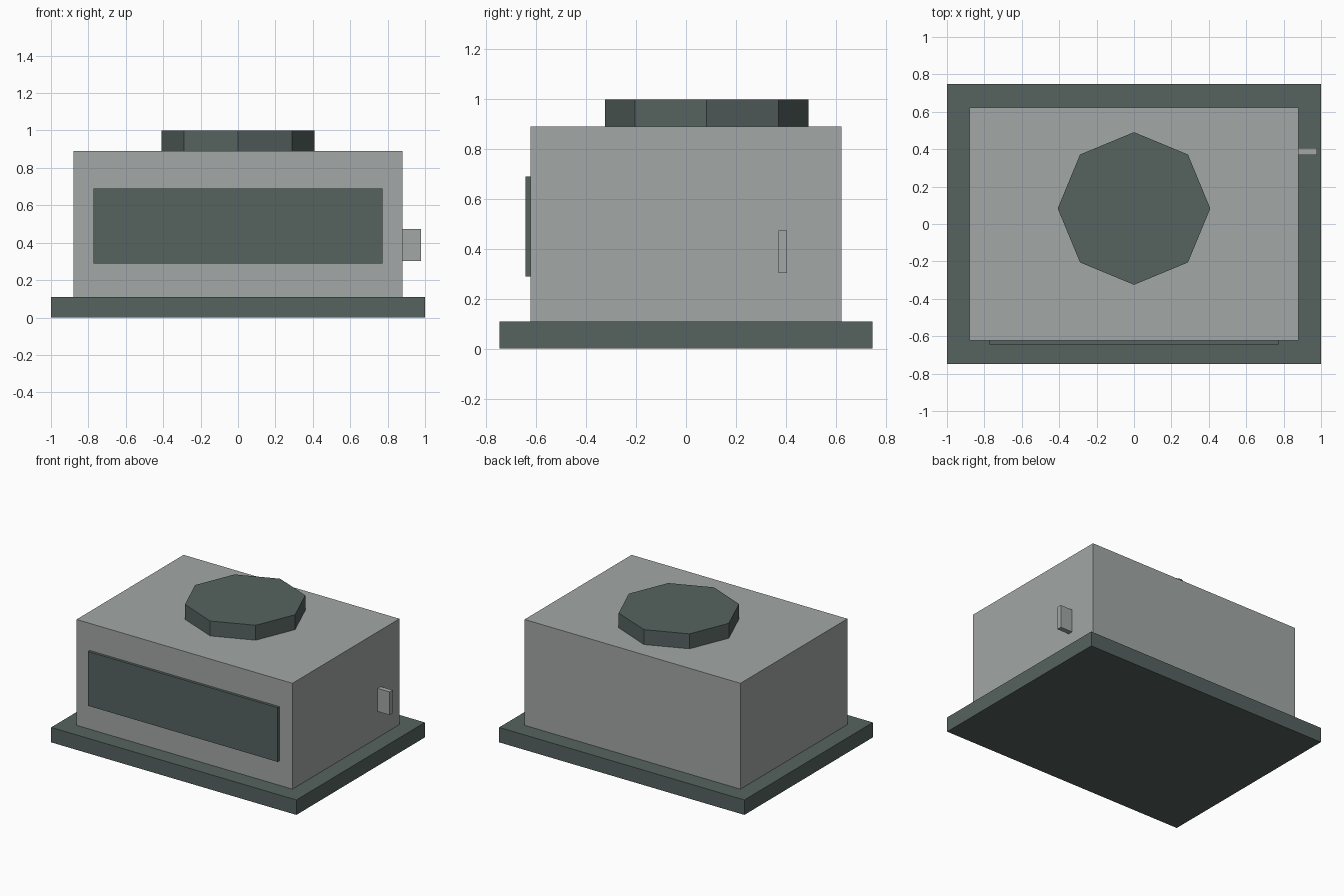
import bpy

if "Cube" in bpy.data.objects:
    bpy.data.objects.remove(bpy.data.objects["Cube"])


def material(name, colour):
    m = bpy.data.materials.new(name)
    m.diffuse_color = (*colour, 1)
    m.use_nodes = True
    m.node_tree.nodes["Principled BSDF"].inputs["Base Color"].default_value = m.diffuse_color
    return m


dark = material("dark slate", (0.092, 0.125, 0.116))
light = material("light grey", (0.36, 0.39, 0.375))


def box(name, lo, hi, mat):
    centre = [(a + b) / 2 for a, b in zip(lo, hi)]
    bpy.ops.mesh.primitive_cube_add(size=1, location=centre)
    ob = bpy.context.object
    ob.name = name
    ob.scale = [b - a for a, b in zip(lo, hi)]
    bpy.ops.object.transform_apply(location=False, rotation=False, scale=True)
    ob.data.materials.append(mat)


# Base slab and main housing
box("base_slab", (-1, -0.748, 0), (1, 0.748, 0.11), dark)
box("housing", (-0.88, -0.623, 0.11), (0.88, 0.623, 0.89), light)

# Raised front panel
box("front_panel", (-0.773, -0.643, 0.29), (0.773, -0.61, 0.69), dark)

# Small side handle
box("side_handle", (0.87, 0.37, 0.303), (0.978, 0.406, 0.473), light)

# Octagonal top cap
bpy.ops.mesh.primitive_cylinder_add(vertices=8, radius=0.408, depth=0.11,
                                    location=(0, 0.083, 0.945))
cap = bpy.context.object
cap.name = "top_cap"
cap.data.materials.append(dark)
